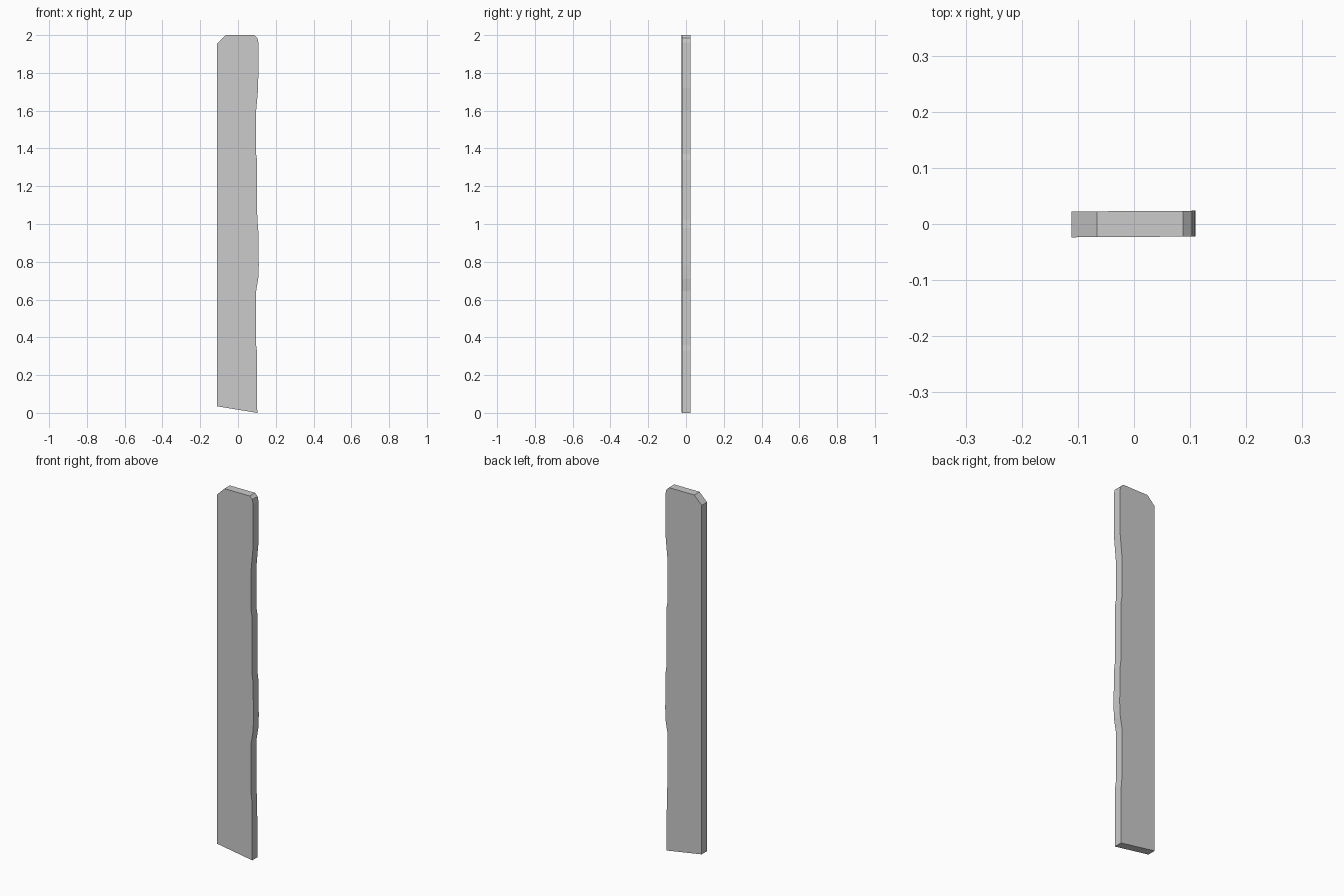
import bpy, bmesh
from mathutils import Vector

if "Cube" in bpy.data.objects:
    bpy.data.objects.remove(bpy.data.objects["Cube"])

# Plank outline (x, z): straight left edge, worn right edge, clipped top corners
OUTLINE = [
    (-0.111, 0.035), (0.102, 0.0),
    (0.100, 0.33), (0.096, 0.36), (0.096, 0.645), (0.107, 0.71),
    (0.110, 0.78), (0.107, 0.98), (0.102, 1.02), (0.101, 1.34),
    (0.096, 1.37), (0.096, 1.60), (0.107, 1.72), (0.108, 1.96),
    (0.103, 1.985), (0.087, 2.0),
    (-0.066, 2.0), (-0.111, 1.955),
]
HALF_THICKNESS = 0.023
SKEW = 0.006  # slight turn of the board seen from the top

# Extrude the outline from front to back
bm = bmesh.new()
front = [bm.verts.new((x, -HALF_THICKNESS + SKEW * x, z)) for x, z in OUTLINE]
face = bm.faces.new(front)
extruded = bmesh.ops.extrude_face_region(bm, geom=[face])
back = [v for v in extruded["geom"] if isinstance(v, bmesh.types.BMVert)]
bmesh.ops.translate(bm, verts=back, vec=Vector((0, 2 * HALF_THICKNESS, 0)))
# Close the front if the extrusion consumed it
if not any(all(v in front for v in f.verts) for f in bm.faces):
    bm.faces.new(front)
bmesh.ops.recalc_face_normals(bm, faces=bm.faces)

mesh = bpy.data.meshes.new("wooden_plank")
bm.to_mesh(mesh)
bm.free()
bpy.context.collection.objects.link(bpy.data.objects.new("wooden_plank", mesh))
